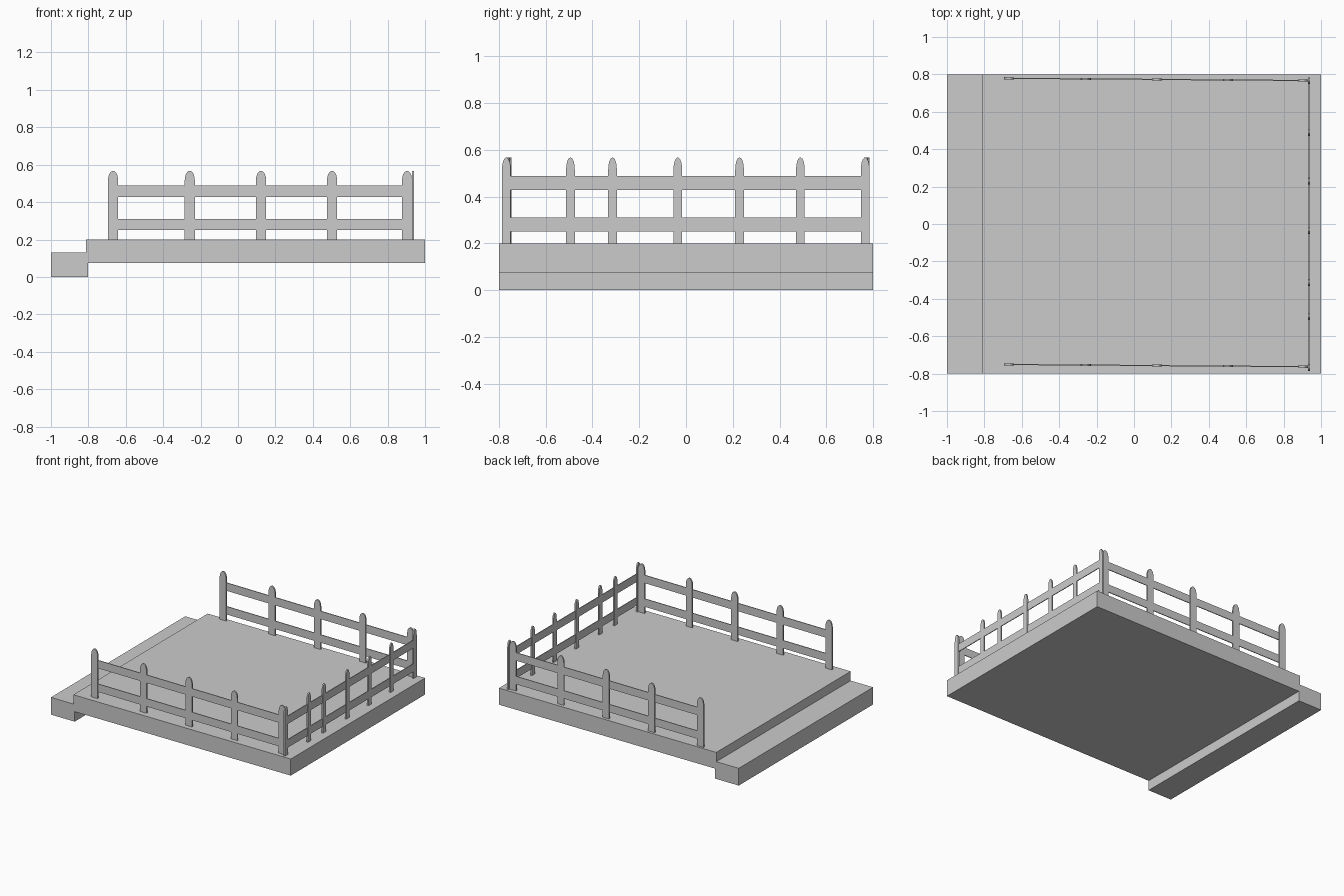
import bpy, bmesh
from math import atan2
from mathutils import Vector, Matrix

if "Cube" in bpy.data.objects:
    bpy.data.objects.remove(bpy.data.objects["Cube"])

DECK_TOP = 0.2
POST_TOP = 0.567


def finish(name, bm):
    bmesh.ops.recalc_face_normals(bm, faces=bm.faces)
    mesh = bpy.data.meshes.new(name)
    bm.to_mesh(mesh)
    bm.free()
    obj = bpy.data.objects.new(name, mesh)
    bpy.context.collection.objects.link(obj)
    return obj


def add_box(bm, lo, hi):
    lo, hi = Vector(lo), Vector(hi)
    m = Matrix.Translation((lo + hi) / 2) @ Matrix.Diagonal((*(hi - lo), 1))
    bmesh.ops.create_cube(bm, size=1, matrix=m)


def box(name, lo, hi):
    bm = bmesh.new()
    add_box(bm, lo, hi)
    finish(name, bm)


def add_post(bm, s, width, thick):
    # Upright board with a rounded, pointed head
    h = width / 2
    head = [(1, 0), (0.94, 0.35), (0.78, 0.65), (0.5, 0.88), (0.2, 0.98)]
    z0, rise = 0.515, POST_TOP - 0.515
    right = [(h, DECK_TOP)] + [(h * u, z0 + rise * v) for u, v in head]
    outline = right + [(0, POST_TOP)] + [(-u, z) for u, z in reversed(right)]
    face = bm.faces.new([bm.verts.new((s + u, -thick / 2, z)) for u, z in outline])
    ext = bmesh.ops.extrude_face_region(bm, geom=[face], use_keep_orig=True)
    verts = [g for g in ext["geom"] if isinstance(g, bmesh.types.BMVert)]
    bmesh.ops.translate(bm, verts=verts, vec=(0, thick, 0))


def fence(name, start, end, stations, width):
    # Built along local x, then swung onto the line from start to end
    a, b = Vector(start), Vector(end)
    length = (b - a).length
    posts = bmesh.new()
    for s in stations:
        add_post(posts, s, width, 0.011)
    rails = bmesh.new()
    for lo, hi in ((0.25, 0.31), (0.428, 0.488)):
        add_box(rails, (0, -0.003, lo), (length, 0.003, hi))
    m = (Matrix.Translation((a.x, a.y, 0))
         @ Matrix.Rotation(atan2(b.y - a.y, b.x - a.x), 4, "Z"))
    for part, bm in (("posts", posts), ("rails", rails)):
        finish(f"{name}_{part}", bm).matrix_world = m


# Deck and lower step
box("deck", (-0.813, -0.8, 0.075), (1, 0.8, DECK_TOP))
box("step", (-1, -0.8, 0), (-0.802, 0.8, 0.13))

# Side fences, splayed very slightly
side = [x + 0.668 for x in (-0.668, -0.258, 0.123, 0.503, 0.904)]
fence("front_fence", (-0.668, -0.751), (0.904, -0.763), side, 0.054)
fence("back_fence", (-0.668, 0.779), (0.904, 0.767), side, 0.054)

# End fence with unevenly spaced narrower posts
end_posts = [y + 0.768 for y in (-0.768, -0.494, -0.314, -0.035, 0.229, 0.489, 0.766)]
fence("end_fence", (0.936, -0.768), (0.936, 0.766), end_posts, 0.037)
